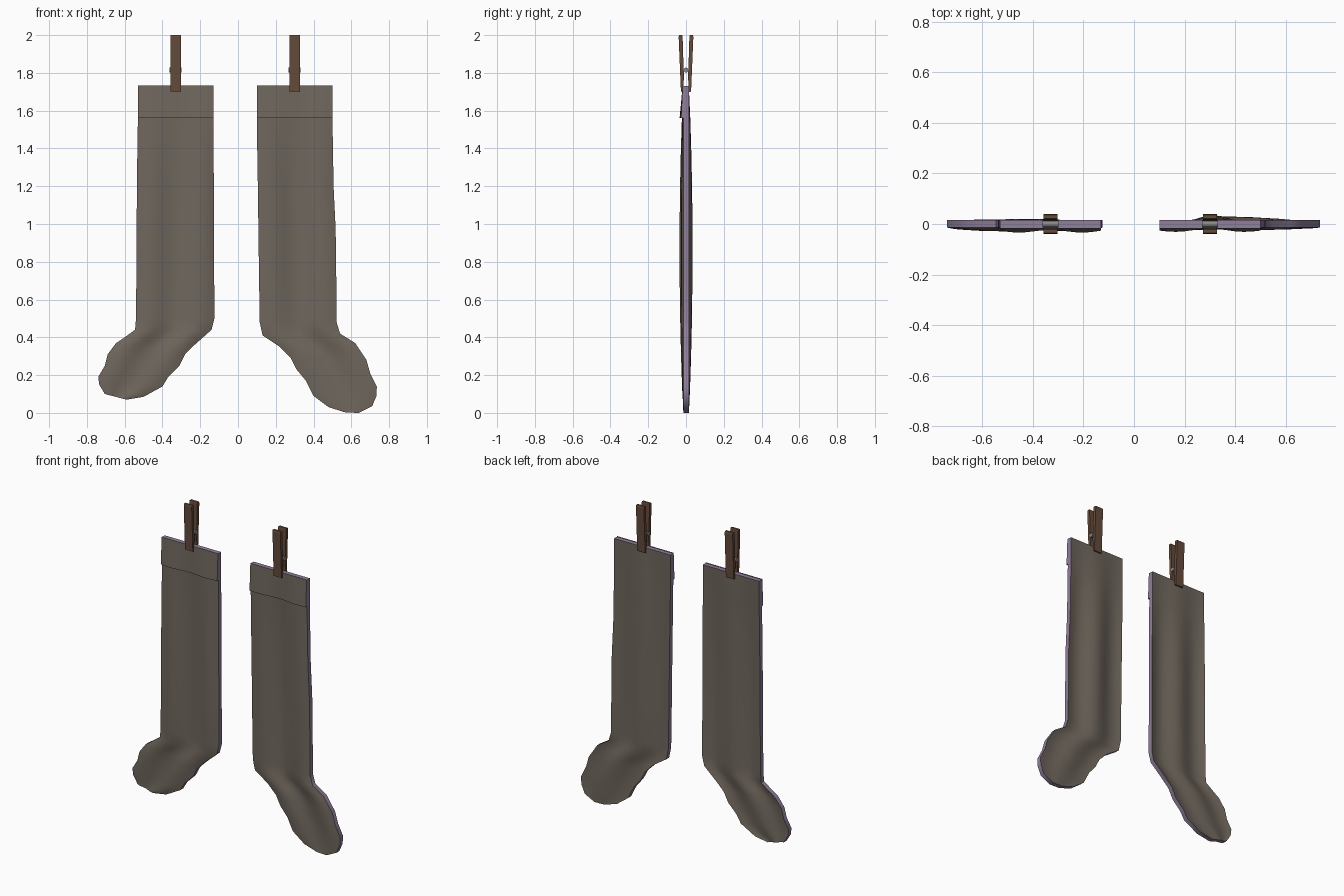
import bpy, bmesh
from math import sin, pi

if "Cube" in bpy.data.objects:
    bpy.data.objects.remove(bpy.data.objects["Cube"])


def material(name, rgb):
    m = bpy.data.materials.new(name)
    m.diffuse_color = (*rgb, 1)
    m.use_nodes = True
    m.node_tree.nodes["Principled BSDF"].inputs["Base Color"].default_value = m.diffuse_color
    return m


WOOL = material("wool", (0.16, 0.135, 0.11))
TRIM = material("lining", (0.28, 0.21, 0.32))
WOOD = material("wood", (0.13, 0.07, 0.045))
STEEL = material("steel", (0.25, 0.25, 0.25))


def finish(name, bm, mats, angle=None):
    bmesh.ops.recalc_face_normals(bm, faces=bm.faces)
    me = bpy.data.meshes.new(name)
    bm.to_mesh(me)
    bm.free()
    for m in mats:
        me.materials.append(m)
    ob = bpy.data.objects.new(name, me)
    bpy.context.collection.objects.link(ob)
    if angle:
        bpy.ops.object.select_all(action='DESELECT')
        ob.select_set(True)
        bpy.context.view_layer.objects.active = ob
        bpy.ops.object.shade_smooth_by_angle(angle=angle)
    return ob


def sheet(name, rows, cols, front, back, angle):
    """Closed cloth slab: rows are (left x, left z, right x, right z)."""
    bm = bmesh.new()
    layers = []
    for depth in (front, back):
        layer = []
        for xl, zl, xr, zr in rows:
            line = []
            for j in range(cols + 1):
                u = j / cols
                z = zl + (zr - zl) * u
                line.append(bm.verts.new((xl + (xr - xl) * u, depth(u, z), z)))
            layer.append(line)
        layers.append(layer)
    n = len(rows)
    for g in layers:
        for i in range(n - 1):
            for j in range(cols):
                bm.faces.new((g[i][j], g[i][j + 1], g[i + 1][j + 1], g[i + 1][j]))
    # lining-coloured rim around the outline
    loop = ([(0, j) for j in range(cols)] + [(i, cols) for i in range(n - 1)]
            + [(n - 1, j) for j in range(cols, 0, -1)] + [(i, 0) for i in range(n - 1, 0, -1)])
    f, b = layers
    for (i, j), (k, l) in zip(loop, loop[1:] + loop[:1]):
        bm.faces.new((f[i][j], f[k][l], b[k][l], b[i][j])).material_index = 1
    return finish(name, bm, [WOOL, TRIM], angle)


def sock(side, rows, fold, bias):
    # cloth folds: strongest halfway down, flat at the hem and toe
    def mid(u, z):
        env = sin(pi * min(max(z / 1.73, 0), 1)) ** 0.8
        return -(fold * sin(3 * pi * u) + bias * sin(pi * u)) * env
    sheet(side + "_sock", rows, 12, lambda u, z: mid(u, z) - 0.014,
          lambda u, z: mid(u, z) + 0.015, 0.8)
    # folded cuff on the front
    (xl, zt, xr, _), (bl, zb, br, _) = rows[0], rows[1]
    cuff = [(xl, zt + 0.002, xr, zt + 0.002), (bl, zb, br, zb)]
    sheet(side + "_cuff", cuff, 12,
          lambda u, z: mid(u, z) - 0.018 - 0.008 * (zt - z) / (zt - zb),
          lambda u, z: mid(u, z) - 0.012, 0.8)


def clothespin(side, x):
    # two wooden prongs, mirrored in y
    profile = [(.014, 1.70), (.025, 1.70), (.027, 1.704), (.039, 1.992), (.036, 2.0),
               (.021, 2.0), (.018, 1.995), (.013, 1.83), (.010, 1.78), (.013, 1.75)]
    bm = bmesh.new()
    for s in (-1, 1):
        face = bm.faces.new([bm.verts.new((x - .028, s * y, z)) for y, z in profile])
        ext = bmesh.ops.extrude_face_region(bm, geom=[face])
        bmesh.ops.translate(bm, vec=(.056, 0, 0),
                            verts=[v for v in ext["geom"] if isinstance(v, bmesh.types.BMVert)])
    finish(side + "_clothespin", bm, [WOOD])
    # spring coil between the prongs
    bpy.ops.mesh.primitive_cylinder_add(vertices=12, radius=.013, depth=.064,
                                        location=(x, 0, 1.815), rotation=(0, pi / 2, 0))
    ob = bpy.context.object
    ob.name = side + "_spring"
    ob.data.materials.append(STEEL)
    bpy.ops.object.shade_smooth_by_angle(angle=0.8)


left = [(-.53, 1.73, -.13, 1.73), (-.53, 1.56, -.13, 1.56), (-.533, 1.38, -.129, 1.38),
        (-.535, 1.2, -.128, 1.2), (-.537, .97, -.127, .97), (-.538, .74, -.126, .74),
        (-.54, .5, -.125, .5), (-.545, .44, -.14, .44), (-.60, .40, -.23, .36),
        (-.645, .37, -.28, .31), (-.69, .31, -.31, .25), (-.705, .25, -.37, .19),
        (-.74, .19, -.40, .14), (-.735, .15, -.50, .085), (-.705, .10, -.59, .07)]
right = [(.10, 1.73, .50, 1.73), (.10, 1.56, .50, 1.56), (.102, 1.38, .503, 1.38),
         (.105, 1.2, .506, 1.2), (.108, .97, .517, .97), (.111, .74, .52, .74),
         (.115, .48, .522, .48), (.13, .41, .54, .42), (.22, .35, .62, .37),
         (.28, .29, .68, .28), (.31, .23, .70, .21), (.36, .17, .735, .14),
         (.40, .09, .733, .09), (.48, .03, .71, .035), (.57, .002, .64, .0)]
sock("left", left, .016, .009)
sock("right", right, .0153, -.0047)
clothespin("left", -.33)
clothespin("right", .30)
